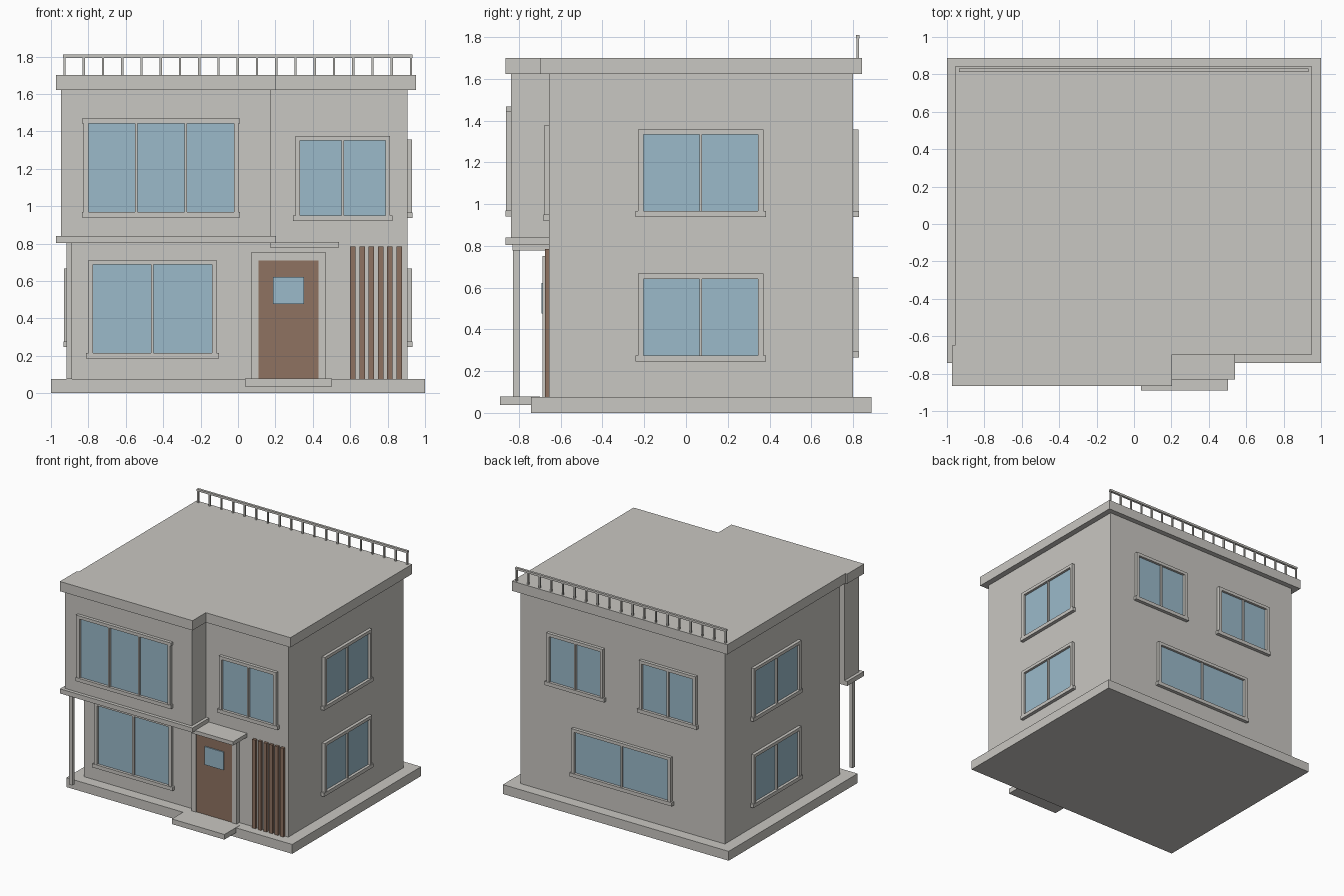
import bpy
import bmesh
import math

cube = bpy.data.objects.get("Cube")
if cube:
    bpy.data.objects.remove(cube, do_unlink=True)


def material(name, color):
    m = bpy.data.materials.new(name)
    m.use_nodes = True
    m.diffuse_color = (*color, 1)
    m.node_tree.nodes["Principled BSDF"].inputs["Base Color"].default_value = (*color, 1)
    return m


PLASTER = material("pale_plaster", (0.584, 0.571, 0.539))
GLASS = material("blue_glass", (0.328, 0.491, 0.591))
WOOD = material("brown_wood", (0.275, 0.171, 0.119))


def finish(name, bm, mat, turn=0):
    bmesh.ops.recalc_face_normals(bm, faces=bm.faces)
    mesh = bpy.data.meshes.new(name)
    bm.to_mesh(mesh)
    bm.free()
    mesh.materials.append(mat)
    ob = bpy.data.objects.new(name, mesh)
    ob.rotation_euler.z = math.radians(turn)
    bpy.context.collection.objects.link(ob)
    return ob


def boxes(name, mat, spans, turn=0):
    """One object made of boxes, each given as x, y and z ranges."""
    bm = bmesh.new()
    for span in spans:
        for v in bmesh.ops.create_cube(bm, size=1)["verts"]:
            v.co = [lo + (hi - lo) * (c + 0.5) for c, (lo, hi) in zip(v.co, span)]
    return finish(name, bm, mat, turn)


def slab(name, mat, outline, z0, z1):
    """Extrude a plan outline between two heights."""
    bm = bmesh.new()
    face = bm.faces.new([bm.verts.new((x, y, z0)) for x, y in outline])
    up = bmesh.ops.extrude_face_region(bm, geom=[face])["geom"]
    bmesh.ops.translate(bm, vec=(0, 0, z1 - z0),
                        verts=[g for g in up if isinstance(g, bmesh.types.BMVert)])
    return finish(name, bm, mat)


def window(name, turn, wall, u0, u1, z0, z1, panes, capped=False):
    """Framed window on a wall; wall is its distance from the centre."""
    t, bar, depth = 0.025, 0.014, 0.025
    out = (-wall - depth, -wall + 0.01)
    wide = 0.008 if capped else 0.013
    sill = (u0 - wide, u1 + wide)
    head = sill if capped else (u0, u1)
    parts = [((u0, u0 + t), out, (z0 + t, z1 - t)),
             ((u1 - t, u1), out, (z0 + t, z1 - t)),
             (head, out, (z1 - t, z1)),
             (sill, (out[0] - 0.003, out[1]), (z0, z0 + t + 0.004))]
    step = (u1 - u0 - 2 * t + bar) / panes
    for i in range(1, panes):
        u = u0 + t + i * step - bar
        parts.append(((u, u + bar), (-wall - 0.02, out[1]), (z0 + t, z1 - t)))
    boxes(name + "_frame", PLASTER, parts, turn)
    boxes(name + "_glass", GLASS,
          [((u0 + t, u1 - t), (-wall - 0.006, -wall + 0.005), (z0 + t, z1 - t))], turn)


# Base, walls and projecting upper room
FRONT, SIDE, BACK = 0.655, 0.905, 0.80
BAY = 0.837
boxes("plinth", PLASTER, [((-1, 1), (-0.743, 0.888), (0, 0.075))])
boxes("door_step", PLASTER, [((0.037, 0.503), (-0.89, -0.70), (0.037, 0.078))])
boxes("main_walls", PLASTER, [((-SIDE, SIDE), (-FRONT, BACK), (0.075, 1.63))])
boxes("upper_bay", PLASTER, [((-0.947, 0.177), (-BAY, -FRONT + 0.003), (0.83, 1.63))])
boxes("bay_ledge", PLASTER, [((-0.972, 0.202), (-0.864, -FRONT + 0.003), (0.803, 0.84))])
boxes("corner_post", PLASTER, [((-0.917, -0.888), (-0.828, -0.798), (0.075, 0.81))])

# Stepped flat roof
slab("roof", PLASTER,
     [(-0.972, -0.865), (0.203, -0.865), (0.203, -0.697), (0.952, -0.697),
      (0.952, 0.842), (-0.956, 0.842), (-0.956, -0.65), (-0.972, -0.65)], 1.622, 1.70)

# Roof railing along the back edge
posts = 19
rail = [((-0.935, 0.932), (0.813, 0.832), (1.793, 1.81))]
for i in range(posts):
    x = -0.928 + i * 1.853 / (posts - 1)
    rail.append(((x - 0.006, x + 0.006), (0.816, 0.829), (1.69, 1.80)))
boxes("roof_railing", PLASTER, rail)

# Entrance: canopy, door with its surround, and timber screen
boxes("door_canopy", PLASTER, [((0.17, 0.54), (-0.832, -FRONT + 0.005), (0.778, 0.808))])
surround = (-0.688, -FRONT + 0.005)
boxes("door_surround", PLASTER, [((0.07, 0.11), surround, (0.075, 0.752)),
                                 ((0.43, 0.47), surround, (0.075, 0.752)),
                                 ((0.11, 0.43), surround, (0.71, 0.752))])
boxes("door", WOOD, [((0.11, 0.43), (-0.683, -FRONT + 0.005), (0.075, 0.71))])
boxes("door_pane", GLASS, [((0.188, 0.354), (-0.692, -0.683), (0.477, 0.622))])
boxes("timber_screen", WOOD,
      [((x, x + 0.029), (-0.676, -FRONT + 0.005), (0.075, 0.785))
       for x in (0.599 + 0.0497 * i for i in range(6))])

# Front windows
window("bay_window", 0, BAY, -0.825, 0.003, 0.94, 1.468, 3, capped=True)
window("front_upper_window", 0, FRONT, 0.307, 0.813, 0.92, 1.376, 2)
window("front_lower_window", 0, FRONT, -0.80, -0.115, 0.185, 0.712, 2)

# Side windows, two storeys on each side
for level, z0, z1 in (("upper", 0.937, 1.357), ("lower", 0.247, 0.667)):
    window("left_" + level + "_window", 90, SIDE, -0.229, 0.37, z0, z1, 2)
    window("right_" + level + "_window", -90, SIDE, -0.465, 0.134, z0, z1, 2)

# Back windows
for side, c in (("left", -0.41), ("right", 0.41)):
    window("back_" + side + "_window", 180, BACK, c - 0.25, c + 0.25, 0.937, 1.357, 2)
window("back_lower_window", 180, BACK, -0.44, 0.44, 0.265, 0.65, 2)
